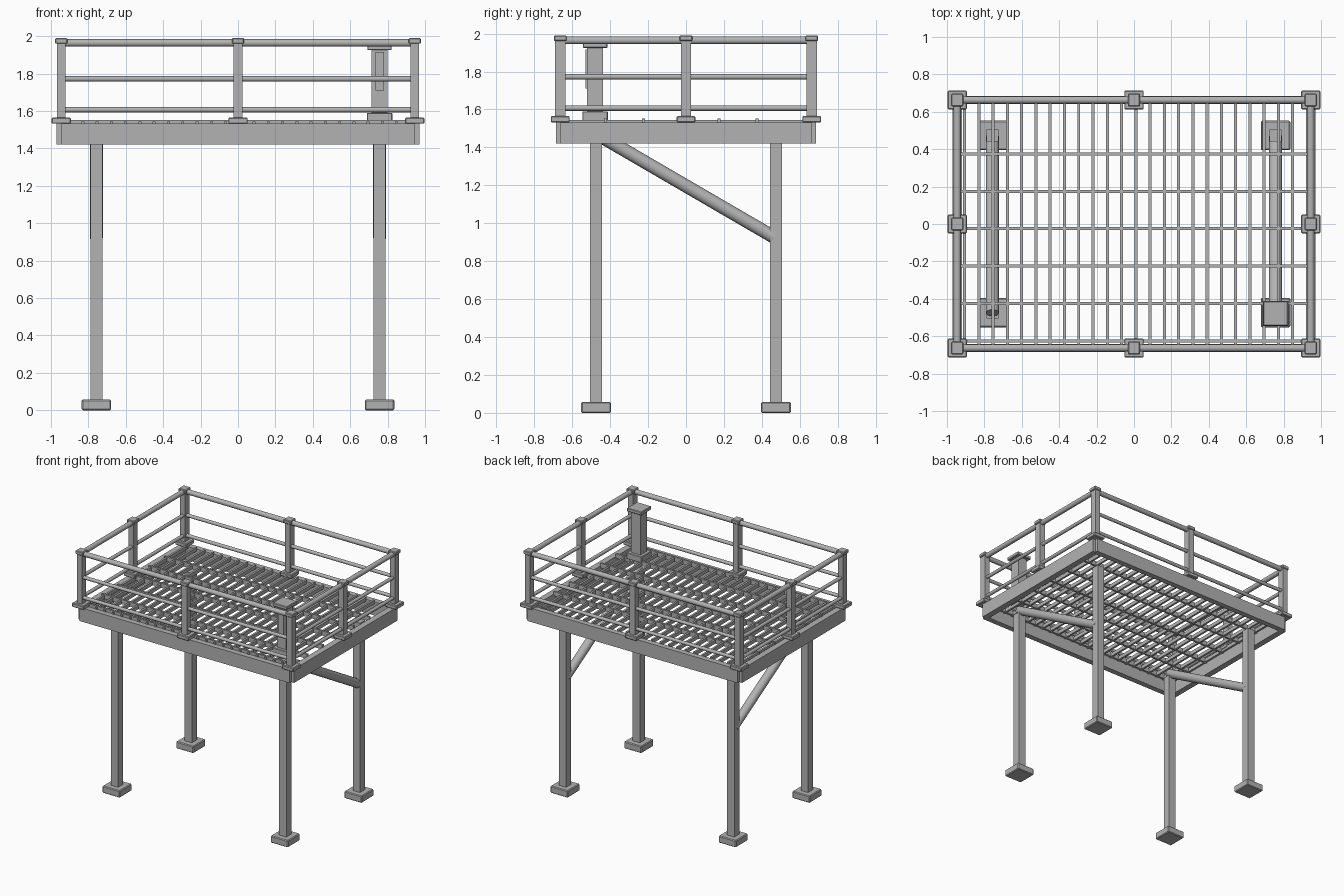
import bpy
from mathutils import Vector

if "Cube" in bpy.data.objects:
    bpy.data.objects.remove(bpy.data.objects["Cube"])

steel = bpy.data.materials.new("grey steel")
steel.diffuse_color = (0.45, 0.45, 0.45, 1)
steel.use_nodes = True
steel.node_tree.nodes["Principled BSDF"].inputs["Base Color"].default_value = steel.diffuse_color


def finish(ob, name, bevel=0.0):
    ob.name = name
    ob.data.materials.append(steel)
    if bevel:
        mod = ob.modifiers.new("soft edges", 'BEVEL')
        mod.width = bevel
        mod.segments = 1
    return ob


def box(name, x, y, z0, z1, sx, sy, bevel=0.0):
    """Box centred on x, y and running from z0 to z1."""
    bpy.ops.mesh.primitive_cube_add(size=1, location=(x, y, (z0 + z1) / 2))
    ob = bpy.context.object
    ob.scale = (sx, sy, z1 - z0)
    bpy.ops.object.transform_apply(location=False, rotation=False, scale=True)
    return finish(ob, name, bevel)


def tube(name, a, b, radius, sides=16):
    """Round bar between two points."""
    a, b = Vector(a), Vector(b)
    bpy.ops.mesh.primitive_cylinder_add(vertices=sides, radius=radius,
                                        depth=(b - a).length, location=(a + b) / 2)
    ob = bpy.context.object
    ob.rotation_mode = 'QUATERNION'
    ob.rotation_quaternion = (b - a).to_track_quat('Z', 'Y')
    bpy.ops.object.shade_smooth_by_angle()
    return finish(ob, name)


RX, RY = 0.945, 0.663      # railing and edge beam centre lines
LX, LY = 0.757, 0.474      # leg centres

# Legs with foot pads, and a sloping brace on each side
for sx in (-1, 1):
    for sy in (-1, 1):
        box("foot_pad", sx * LX, sy * LY, 0, 0.057, 0.157, 0.157, 0.006)
        box("leg", sx * LX, sy * LY, 0.05, 1.435, 0.064, 0.064)
    tube("brace", (sx * LX, -0.475, 1.473), (sx * LX, 0.467, 0.925), 0.035)

# Edge beams around the deck, with notched corners
for s in (-1, 1):
    box("long_beam", 0, s * RY, 1.42, 1.532, 2 * RX, 0.045)
    box("side_beam", s * RX, 0, 1.42, 1.532, 0.05, 2 * RY)

# Open grating: close bars front to back, wider spaced cross bars
for i in range(24):
    box("grating_bar", -0.905 + i * 0.0762, 0, 1.515, 1.545, 0.016, 1.29)
for i in range(6):
    box("cross_bar", 0, -0.625 + i * 0.2, 1.515, 1.552, 1.85, 0.016)

# Railing posts with base plates and caps
for ix in (-1, 0, 1):
    for iy in (-1, 0, 1):
        if ix == 0 and iy == 0:
            continue
        x, y = ix * RX, iy * RY
        box("post_base", x, y, 1.532, 1.565, 0.104, 0.1, 0.005)
        box("railing_post", x, y, 1.55, 1.97, 0.046, 0.055)
        box("post_cap", x, y, 1.96, 1.99, 0.066, 0.068, 0.005)

# Three rails on every side
for z, r in ((1.964, 0.02), (1.772, 0.014), (1.607, 0.014)):
    for s in (-1, 1):
        tube("long_rail", (-RX, s * RY, z), (RX, s * RY, z), r)
        tube("side_rail", (s * RX, -RY, z), (s * RX, RY, z), r)

# Control pedestal with a panel on its front
box("pedestal_base", LX, -0.479, 1.54, 1.59, 0.137, 0.135, 0.004)
box("pedestal_column", LX, -0.479, 1.58, 1.935, 0.084, 0.084)
box("pedestal_cap", LX, -0.479, 1.925, 1.953, 0.13, 0.13, 0.004)
box("pedestal_panel", LX, -0.525, 1.71, 1.915, 0.045, 0.0095)
